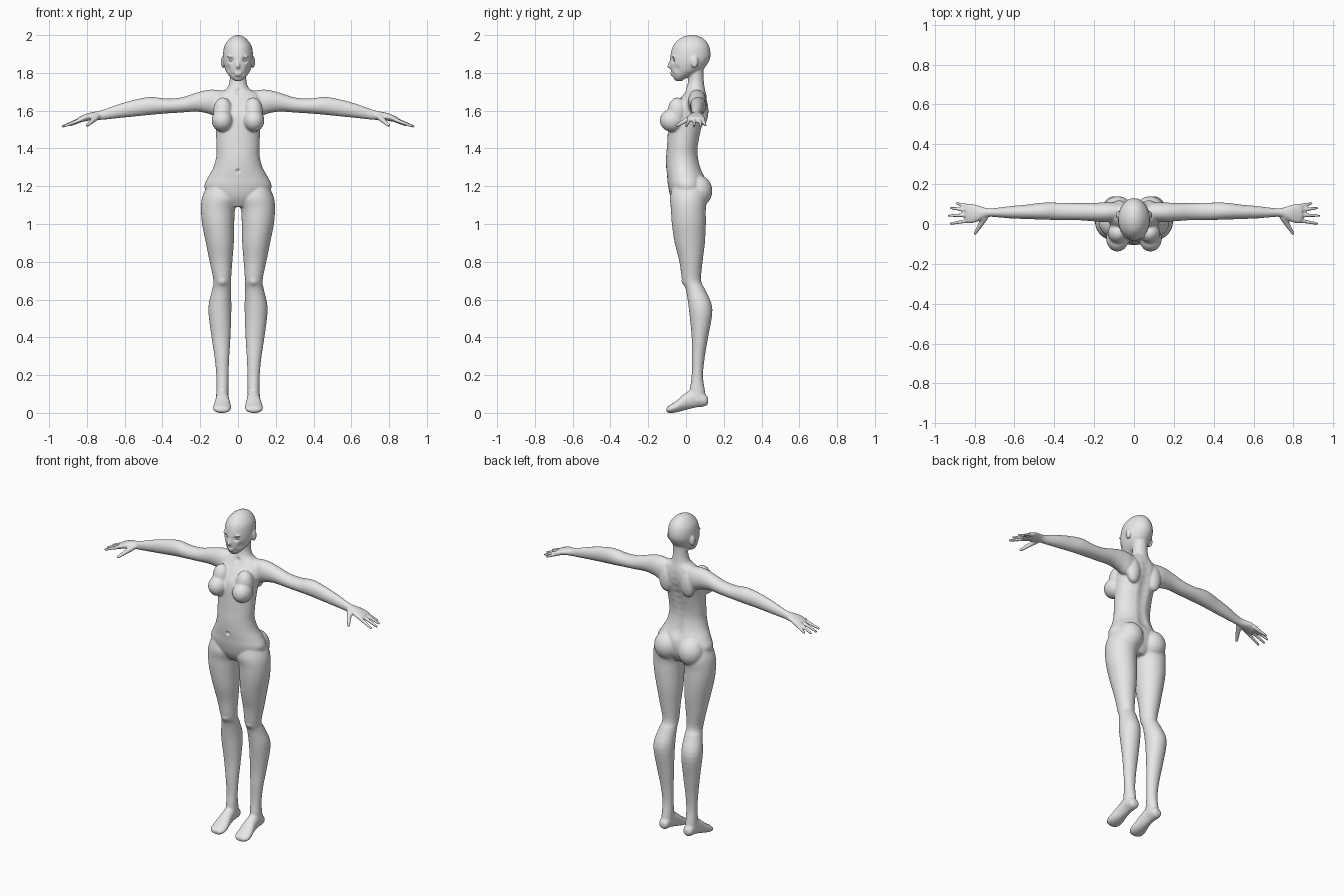
import bpy
import bmesh
import math
from mathutils import Matrix, Vector

cube = bpy.data.objects.get("Cube")
if cube:
    bpy.data.objects.remove(cube, do_unlink=True)

skin = bpy.data.materials.new("plain grey")
skin.use_nodes = True
grey = (0.8, 0.8, 0.8, 1)
skin.diffuse_color = grey
skin.node_tree.nodes["Principled BSDF"].inputs["Base Color"].default_value = grey

X, Y, Z = range(3)
SIDES = (1, -1)


def spline(rows, steps=4):
    """Smoothly interpolate between profile rows (Catmull-Rom)."""
    result = []
    last = len(rows) - 1
    for i in range(last):
        quad = (rows[max(i - 1, 0)], rows[i], rows[i + 1], rows[min(i + 2, last)])
        for s in range(steps):
            t = s / steps
            result.append([
                b + t / 2 * (c - a + t * (2*a - 5*b + 4*c - d + t * (3*(b - c) + d - a)))
                for a, b, c, d in zip(*quad)])
    return result + [list(rows[-1])]


def loft(bm, axis, rows, side=1, segments=32):
    """Closed tube along an axis; each row is the position and both extents."""
    across = [k for k in range(3) if k != axis]
    rings = []
    for t, a0, a1, b0, b1 in spline(rows):
        ring = []
        for k in range(segments):
            angle = math.tau * k / segments
            co = Vector()
            co[axis] = t
            co[across[0]] = (a0 + a1) / 2 + (a1 - a0) / 2 * math.cos(angle)
            co[across[1]] = (b0 + b1) / 2 + (b1 - b0) / 2 * math.sin(angle)
            co.x *= side
            ring.append(bm.verts.new(co))
        rings.append(ring)
    for low, high in zip(rings, rings[1:]):
        for k in range(segments):
            n = (k + 1) % segments
            bm.faces.new((low[k], low[n], high[n], high[k]))
    bm.faces.new(rings[0])
    bm.faces.new(rings[-1])


def blob(bm, center, size, side=1):
    """Ellipsoid of soft mass."""
    place = Vector((center[0] * side, center[1], center[2]))
    matrix = Matrix.Translation(place) @ Matrix.Diagonal((*size, 1))
    bmesh.ops.create_uvsphere(bm, u_segments=20, v_segments=12, radius=1, matrix=matrix)


def digit(bm, start, end, r0, r1, side=1, count=12):
    """Row of overlapping balls forming a tapered finger."""
    for k in range(count):
        t = k / (count - 1)
        r = r0 + (r1 - r0) * t
        blob(bm, Vector(start).lerp(Vector(end), t), (r, r, r), side)


def brush(mesh, center, radius, move):
    """Push the surface near a point, with a soft falloff."""
    center, move = Vector(center), Vector(move)
    limit = radius * radius
    for v in mesh.vertices:
        d = (v.co - center).length_squared
        if d < limit:
            v.co += move * (1 - d / limit) ** 2


bm = bmesh.new()

# Torso and neck: height, half width, front, back
torso = [(1.09, .06, -.05, .07), (1.14, .15, -.08, .10), (1.2, .178, -.095, .11),
         (1.25, .157, -.10, .10), (1.3, .13, -.105, .08), (1.36, .115, -.105, .066),
         (1.42, .115, -.10, .067), (1.5, .117, -.095, .085), (1.58, .123, -.085, .108),
         (1.64, .128, -.05, .115), (1.685, .115, -.015, .107), (1.715, .062, .0, .10),
         (1.75, .046, .01, .095), (1.79, .044, .012, .093), (1.84, .044, .015, .095)]
loft(bm, Z, [(z, -w, w, f, b) for z, w, f, b in torso])

# Head: height, half width, front, back
head = [(1.757, .018, -.052, -.02), (1.775, .04, -.066, .005), (1.81, .064, -.08, .08),
        (1.85, .077, -.084, .115), (1.89, .08, -.083, .13), (1.94, .073, -.07, .123),
        (1.975, .05, -.042, .10), (1.993, .027, -.01, .07), (2.0, .008, .02, .045)]
loft(bm, Z, [(z, -w, w, f, b) for z, w, f, b in head])

# Nose, lips and chin
digit(bm, (0, -.076, 1.87), (0, -.091, 1.834), .007, .01)
blob(bm, (0, -.073, 1.798), (.021, .011, .006))
blob(bm, (0, -.07, 1.787), (.018, .011, .006))
blob(bm, (0, -.048, 1.77), (.022, .016, .013))

leg = [(1.2, .03, .165, -.07, .10), (1.14, -.005, .19, -.085, .112),
       (1.08, .015, .196, -.08, .105), (1.0, .02, .19, -.075, .105),
       (.9, .022, .17, -.06, .10), (.8, .03, .15, -.035, .088),
       (.7, .037, .13, -.02, .08), (.65, .037, .138, 0, .103),
       (.55, .035, .157, .015, .14), (.4, .04, .14, .03, .117),
       (.3, .046, .125, .03, .10), (.2, .05, .115, .03, .09),
       (.12, .05, .115, .02, .10), (.06, .05, .117, .02, .11)]

foot = [(.117, .065, .10, .05, .08), (.10, .053, .114, .035, .10),
        (.05, .05, .116, .028, .13), (0, .045, .12, .016, .107),
        (-.05, .037, .131, .003, .065), (-.085, .04, .13, -.001, .042),
        (-.104, .055, .11, .005, .028)]

arm = [(.05, .02, .10, 1.6, 1.70), (.11, .01, .11, 1.57, 1.71),
       (.16, .01, .108, 1.585, 1.71), (.22, .015, .105, 1.595, 1.695),
       (.3, .02, .105, 1.59, 1.67), (.38, .02, .107, 1.585, 1.664),
       (.46, .022, .107, 1.578, 1.673), (.54, .025, .097, 1.57, 1.66),
       (.62, .028, .09, 1.562, 1.638), (.7, .035, .08, 1.553, 1.61),
       (.74, .034, .08, 1.55, 1.598), (.79, .01, .096, 1.547, 1.588),
       (.83, .003, .102, 1.54, 1.572), (.845, .02, .09, 1.545, 1.566)]

# Knuckle and tip of each finger, then the thumb
fingers = [((.815, .088, 1.556), (.89, .103, 1.523)),
           ((.825, .068, 1.557), (.918, .08, 1.519)),
           ((.825, .044, 1.557), (.928, .042, 1.517)),
           ((.82, .019, 1.556), (.918, .002, 1.519))]

for side in SIDES:
    loft(bm, Z, leg, side)
    loft(bm, Y, foot, side)
    loft(bm, X, arm, side)
    for knuckle, tip in fingers:
        digit(bm, knuckle, tip, .012, .008, side)
    digit(bm, (.75, .03, 1.565), (.798, -.047, 1.522), .017, .009, side)
    # Chest, buttock, shoulder blade and kneecap
    blob(bm, (.083, -.073, 1.548), (.057, .066, .06), side)
    blob(bm, (.08, -.045, 1.595), (.052, .053, .075), side)
    blob(bm, (.082, .063, 1.175), (.078, .077, .085), side)
    blob(bm, (.075, .085, 1.6), (.045, .034, .08), side)
    blob(bm, (.083, .005, .7), (.03, .029, .03), side)
    # Ear and brow
    blob(bm, (.08, .045, 1.857), (.011, .02, .032), side)
    blob(bm, (.036, -.066, 1.886), (.022, .009, .006), side)

bmesh.ops.recalc_face_normals(bm, faces=bm.faces)
mesh = bpy.data.meshes.new("body_parts")
bm.to_mesh(mesh)
bm.free()
body = bpy.data.objects.new("body", mesh)
bpy.context.collection.objects.link(body)

# Fuse the parts into one smooth skin
fuse = body.modifiers.new("fuse", 'REMESH')
fuse.mode = 'VOXEL'
fuse.voxel_size = .0055
soften = body.modifiers.new("soften", 'SMOOTH')
soften.factor = .5
soften.iterations = 6
bpy.context.view_layer.update()
graph = bpy.context.evaluated_depsgraph_get()
surface = bpy.data.meshes.new_from_object(body.evaluated_get(graph))
body.modifiers.clear()
body.data = surface
bpy.data.meshes.remove(mesh)

# Sculpt the hollows: spine, navel, throat, eye sockets, mouth corners
for k in range(9):
    brush(surface, (0, .09, 1.28 + k * .045), .05, (0, -.009, 0))
brush(surface, (0, -.105, 1.28), .016, (0, .012, 0))
brush(surface, (0, -.005, 1.70), .025, (0, .008, 0))
for side in SIDES:
    brush(surface, (side * .034, -.07, 1.868), .022, (0, .013, 0))
    brush(surface, (side * .024, -.068, 1.793), .012, (0, .004, 0))
    brush(surface, (side * .06, -.055, 1.82), .03, (-side * .005, .003, 0))
surface.shade_smooth()
surface.materials.clear()
surface.materials.append(skin)

# Eyes
for side, name in zip(SIDES, ("left_eye", "right_eye")):
    eye_bm = bmesh.new()
    blob(eye_bm, (.034, -.056, 1.867), (.015, .011, .007), side)
    eye_mesh = bpy.data.meshes.new(name)
    eye_bm.to_mesh(eye_mesh)
    eye_bm.free()
    eye_mesh.shade_smooth()
    eye_mesh.materials.append(skin)
    bpy.context.collection.objects.link(bpy.data.objects.new(name, eye_mesh))
